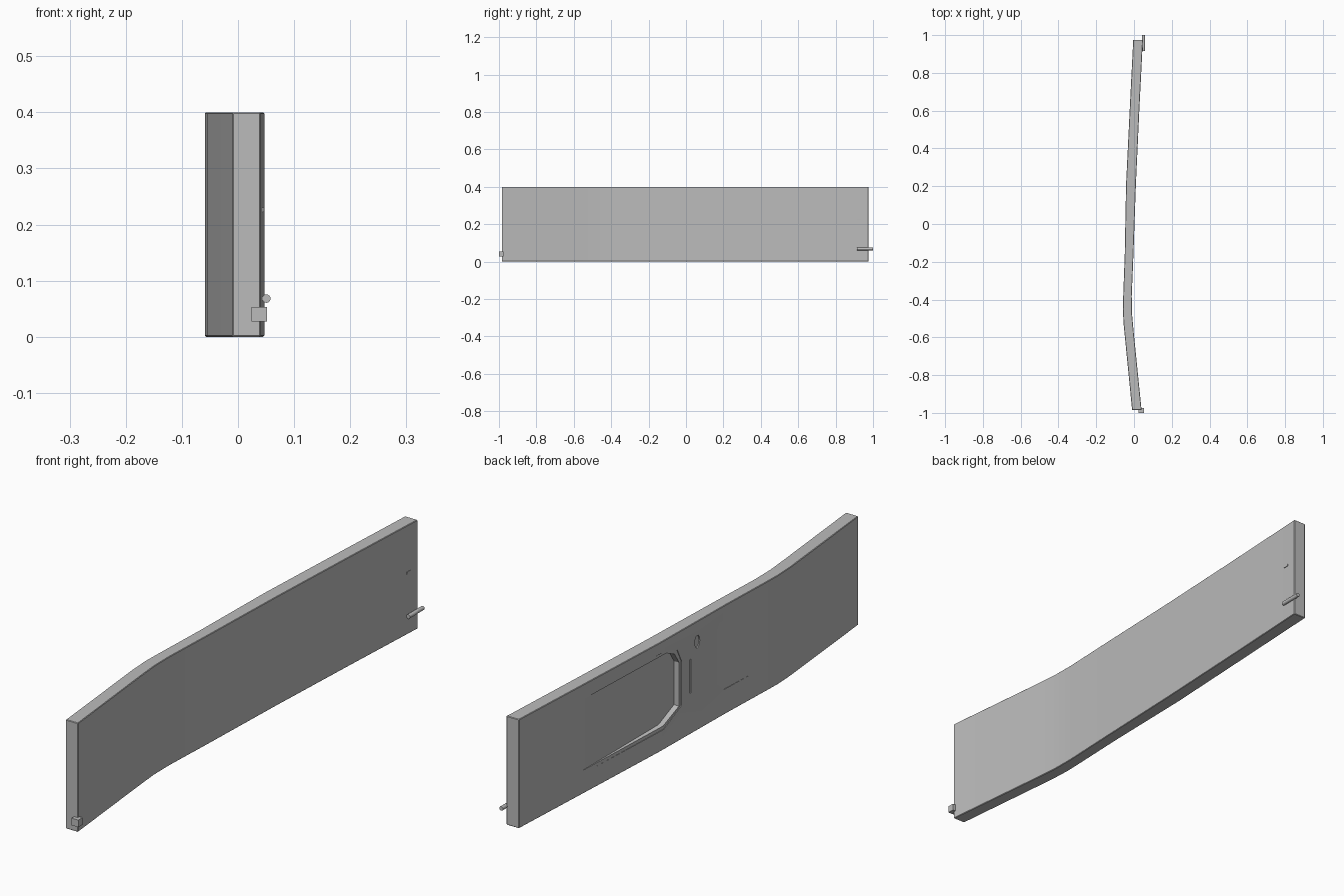
import bpy, bmesh, math
from mathutils import Matrix

cube = bpy.data.objects.get("Cube")
if cube:
    bpy.data.objects.remove(cube, do_unlink=True)

grey = bpy.data.materials.new("light grey")
grey.use_nodes = True
tone = (0.5, 0.5, 0.5, 1)
grey.diffuse_color = tone
grey.node_tree.nodes["Principled BSDF"].inputs["Base Color"].default_value = tone


def add_object(name, bm):
    bmesh.ops.recalc_face_normals(bm, faces=bm.faces)
    mesh = bpy.data.meshes.new(name)
    bm.to_mesh(mesh)
    bm.free()
    mesh.materials.append(grey)
    obj = bpy.data.objects.new(name, mesh)
    bpy.context.collection.objects.link(obj)
    return obj


def prism(name, ring_a, ring_b):
    """Solid between two matching rings of points."""
    bm = bmesh.new()
    a = [bm.verts.new(p) for p in ring_a]
    b = [bm.verts.new(p) for p in ring_b]
    bm.faces.new(a)
    bm.faces.new(b)
    for i in range(len(a)):
        j = (i + 1) % len(a)
        bm.faces.new((a[i], a[j], b[j], b[i]))
    return add_object(name, bm)


def box(name, low, high):
    corners = [(low[0], low[1]), (high[0], low[1]), (high[0], high[1]), (low[0], high[1])]
    return prism(name, [(x, y, low[2]) for x, y in corners], [(x, y, high[2]) for x, y in corners])


# Bent panel: plan profile of the right-hand and left-hand skins
outer = [(-0.004, 0.975), (-0.023, 0.6), (-0.042, 0.21), (-0.049, -0.16),
         (-0.057, -0.38), (-0.059, -0.45), (-0.055, -0.53), (-0.01, -0.985)]
inner = [(0.04, -0.985), (-0.003, -0.56), (-0.011, -0.47), (-0.012, -0.38),
         (-0.003, -0.16), (0.01, 0.21), (0.028, 0.6), (0.047, 0.975)]
plan = outer + inner
panel = prism("door_panel", [(x, y, 0) for x, y in plan], [(x, y, 0.4) for x, y in plan])
bevel = panel.modifiers.new("edge_softening", "BEVEL")
bevel.width = 0.002
bevel.segments = 1
bevel.limit_method = "ANGLE"
bevel.angle_limit = math.radians(40)


def skin_x(y):
    """Position of the outer skin at a given y."""
    for (xa, ya), (xb, yb) in zip(outer, outer[1:]):
        if yb <= y <= ya:
            return xa + (xb - xa) * (ya - y) / (ya - yb)
    return outer[0][0]


def pocket(name, outline, depth):
    """Cut a pocket in the outer skin; depth is a function of y."""
    cutter = prism(name, [(-0.1, y, z) for y, z in outline],
                   [(skin_x(y) + depth(y), y, z) for y, z in outline])
    cutter.hide_render = True
    mod = panel.modifiers.new(name, "BOOLEAN")
    mod.operation = "DIFFERENCE"
    mod.solver = "EXACT"
    mod.object = cutter
    return cutter


def storage_outline(grow):
    return [(0.64, 0.086 - grow), (0.19, 0.086 - grow), (0.10 - grow, 0.125),
            (0.10 - grow, 0.285), (0.125 - grow, 0.325 + grow), (0.17, 0.346 + grow),
            (0.64, 0.346 + grow)]


cutters = [
    # Shallow rim, then the flat-floored storage pocket that fades out rearward
    pocket("pocket_rim", storage_outline(0.012), lambda y: 0.0025 * (0.64 - y) / 0.54 - 0.0003),
    pocket("storage_pocket", storage_outline(0), lambda y: -0.021 - skin_x(y)),
    # Shallow armrest step fading forward
    pocket("armrest_step", [(-0.115, 0.125), (-0.15, 0.092), (-0.35, 0.092),
                            (-0.35, 0.345), (-0.125, 0.345), (-0.115, 0.325)],
           lambda y: 0.003 * (0.35 + y) / 0.235 - 0.0005),
    # Latch slit and oval release
    pocket("latch_slit", [(0.036, 0.15), (0.04, 0.15), (0.04, 0.275), (0.036, 0.275)],
           lambda y: 0.003),
    pocket("release_oval", [(0.014 * math.cos(t * math.pi / 8), 0.325 + 0.023 * math.sin(t * math.pi / 8))
                            for t in range(16)], lambda y: 0.004),
]

# Apply the cuts and drop the cutters
bpy.context.view_layer.update()
graph = bpy.context.evaluated_depsgraph_get()
cut_mesh = bpy.data.meshes.new_from_object(panel.evaluated_get(graph))
panel.modifiers.clear()
panel.data = cut_mesh
for cutter in cutters:
    bpy.data.objects.remove(cutter, do_unlink=True)

# Front latch block
box("latch_block", (0.024, -1.0, 0.027), (0.052, -0.975, 0.053))

# Rear hinge pin on the left-hand skin
bm = bmesh.new()
bmesh.ops.create_cone(bm, cap_ends=True, segments=16, radius1=0.0075, radius2=0.0075, depth=0.085,
                      matrix=Matrix.Translation((0.0505, 0.9575, 0.068)) @ Matrix.Rotation(math.pi / 2, 4, "X"))
pin = add_object("hinge_pin", bm)

# Small clip on the left-hand skin
box("clip_plate", (0.04, 0.915, 0.222), (0.0465, 0.935, 0.23))

# Smooth the gentle bend and the pin, keep hard edges crisp
bpy.ops.object.select_all(action="DESELECT")
for obj in (panel, pin):
    obj.select_set(True)
bpy.context.view_layer.objects.active = panel
bpy.ops.object.shade_smooth_by_angle(angle=math.radians(25))
